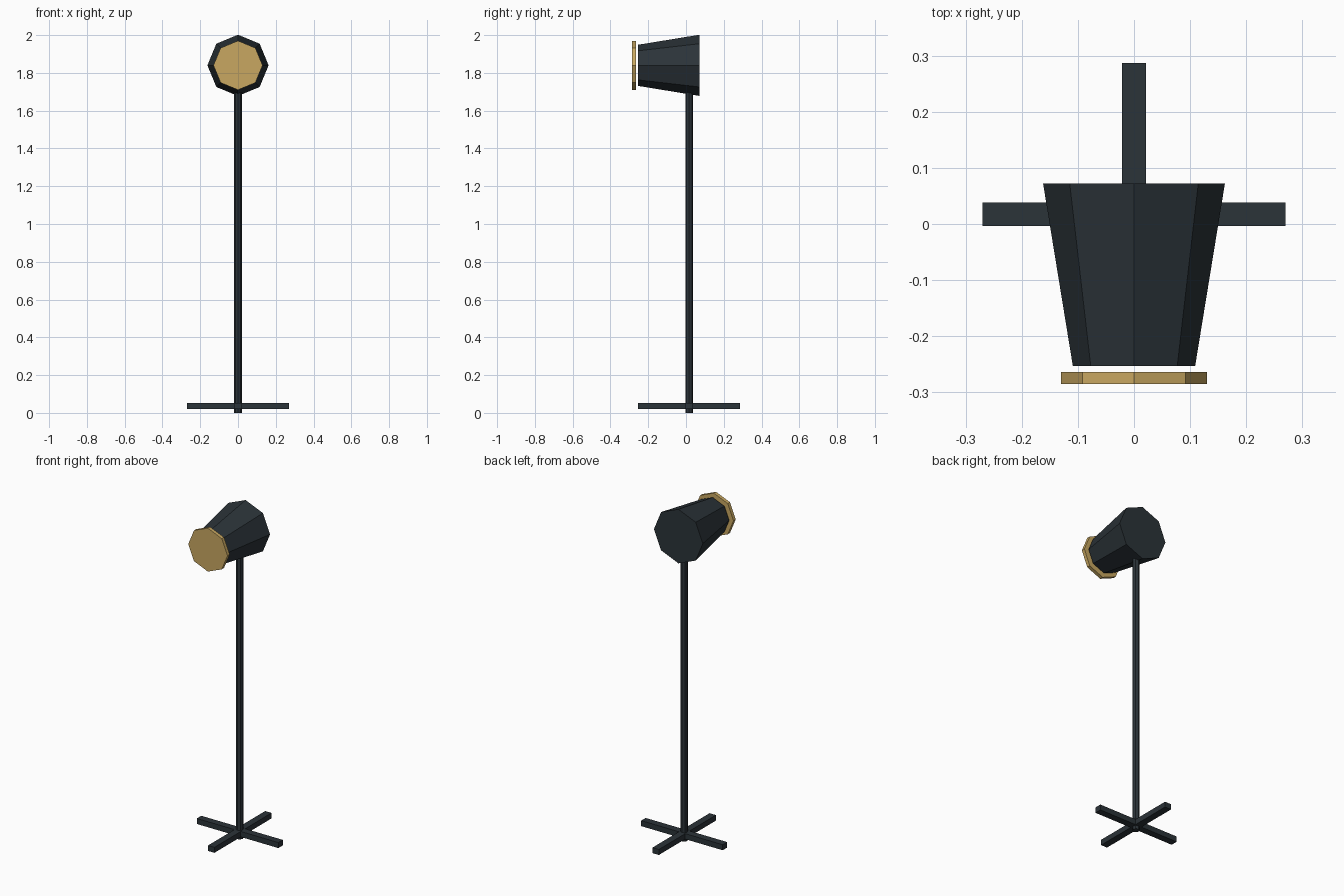
import bpy
from math import pi

cube = bpy.data.objects.get("Cube")
if cube:
    bpy.data.objects.remove(cube, do_unlink=True)


def material(name, rgb):
    mat = bpy.data.materials.new(name)
    mat.use_nodes = True
    mat.diffuse_color = (*rgb, 1)
    mat.node_tree.nodes["Principled BSDF"].inputs["Base Color"].default_value = (*rgb, 1)
    return mat


dark = material("dark metal", (0.024, 0.033, 0.040))
amber = material("amber glass", (0.58, 0.39, 0.12))

AXIS_Y = 0.017     # stand axis
HEAD_Z = 1.84      # lamp axis height


def finish(name, mat):
    obj = bpy.context.object
    obj.name = obj.data.name = name
    obj.data.materials.append(mat)
    return obj


def octagon_y(name, mat, y_front, y_back, r_front, r_back):
    """Eight-sided frustum lying along the y axis."""
    bpy.ops.mesh.primitive_cone_add(
        vertices=8, radius1=r_front, radius2=r_back, depth=y_back - y_front,
        location=(0, (y_front + y_back) / 2, HEAD_Z), rotation=(-pi / 2, 0, 0))
    return finish(name, mat)


# Lamp head and the lens disc in front of it
octagon_y("lamp_housing", dark, -0.253, 0.072, 0.109, 0.162)
octagon_y("lens", amber, -0.285, -0.264, 0.13, 0.13)

# Pole
pole_top = 1.72
bpy.ops.mesh.primitive_cylinder_add(
    vertices=8, radius=0.02, depth=pole_top, location=(0, AXIS_Y, pole_top / 2))
finish("pole", dark)

# Crossed foot bars
for name, size in (("foot_bar_side", (0.54, 0.042, 0.033)),
                   ("foot_bar_front", (0.042, 0.54, 0.033))):
    bpy.ops.mesh.primitive_cube_add(size=1, location=(0, AXIS_Y, 0.036))
    bpy.context.object.scale = size
    bpy.ops.object.transform_apply(location=False, rotation=False, scale=True)
    finish(name, dark)
